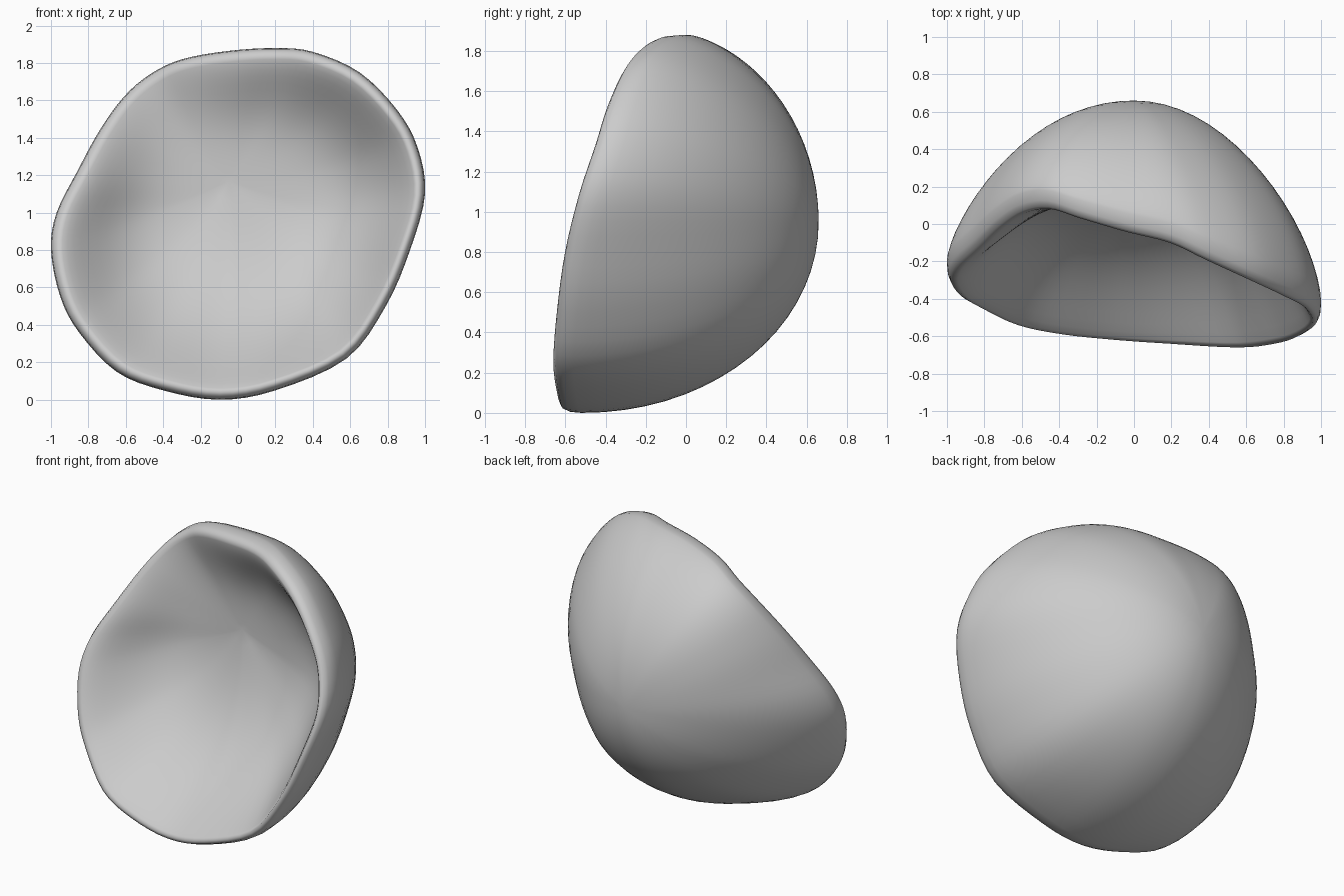
import bpy, bmesh, math
from mathutils import Vector

cube = bpy.data.objects.get("Cube")
if cube:
    bpy.data.objects.remove(cube)

# Rim outline of the bowl: x, front y, z, anticlockwise from its left side
RIM = [Vector(p) for p in (
    (1.0, -.53, 1.1), (.96, -.45, 1.35), (.85, -.39, 1.55), (.65, -.3, 1.75),
    (.4, -.19, 1.86), (.2, -.1, 1.88), (-.05, -.04, 1.865), (-.3, .03, 1.82),
    (-.47, .08, 1.74), (-.61, .06, 1.62), (-.74, -.02, 1.44), (-.86, -.13, 1.22),
    (-.97, -.23, 1.0), (-1.0, -.31, .8), (-.95, -.39, .55), (-.85, -.45, .36),
    (-.65, -.54, .15), (-.4, -.59, .05), (-.1, -.62, .0), (.2, -.64, .05),
    (.58, -.66, .22), (.79, -.64, .5), (.92, -.6, .8))]
CENTRE = Vector((0, 0, .95))
BACK, FLOOR = .66, .12                # depth of the outer and inner shells
FLOOR_SHIFT = Vector((-.05, 0, .22))  # the hollow is deepest above the middle
LIP = ((.045, .0), (.02, .012), (.005, .045), (0, .1))
STEPS, RINGS = 4, 18


def spline(points, steps):
    """Closed smooth curve through the points."""
    out, n = [], len(points)
    for i in range(n):
        a, b, c, d = (points[(i + k) % n] for k in (-1, 0, 1, 2))
        for s in range(steps):
            t = s / steps
            out.append(.5 * (2 * b + (c - a) * t + (2 * a - 5 * b + 4 * c - d) * t ** 2
                             + (3 * b - a - 3 * c + d) * t ** 3))
    return out


def outer_wall(way, radius, y0):
    """Dome from the rim toward the back, growing rounder."""
    power = 1.42 - .45 * max(0, -way.z) ** 2 - .15 * max(0, way.x)
    points = []
    for k in range(1, RINGS):
        t = k / RINGS * math.pi / 2
        s = math.sin(t)
        r = math.cos(t) * (radius + (.95 - radius) * s ** 2)
        points.append(CENTRE + way * r + Vector((0, y0 + (BACK - y0) * s ** power, 0)))
    return points


def inner_wall(way, radius, y0):
    """Soft roll over the lip, then a shallow floor."""
    down, left = max(0, -way.z), max(0, way.x)
    scale = .33 + .1 * down ** 2 - .08 * left
    power = 1.6 - .35 * down - .3 * left
    drop = lambda u: 1 - math.exp(-(u / scale) ** power)
    points = []
    for k in range(1, RINGS):
        u = (k / RINGS) ** 1.4
        r = (1 - u) * (radius + (.9 - radius) * u ** 2)
        y = y0 + (FLOOR - y0) * drop(u) / drop(1)
        points.append(CENTRE + way * r + Vector((0, y, 0)) + FLOOR_SHIFT * u ** 2)
    return points


def section(p):
    """Inner wall, rounded lip and outer wall along one direction."""
    flat = Vector((p.x, 0, p.z - CENTRE.z))
    radius = flat.length
    way = flat / radius
    lip = [(radius - inset, p.y + back) for inset, back in LIP]
    return (inner_wall(way, *lip[0])[::-1]
            + [CENTRE + way * r + Vector((0, y, 0)) for r, y in lip]
            + outer_wall(way, *lip[-1]))


# Bowl shell lofted around the rim
bm = bmesh.new()
columns = [[bm.verts.new(v) for v in section(p)] for p in spline(RIM, STEPS)]
inner_pole = bm.verts.new(CENTRE + Vector((0, FLOOR, 0)) + FLOOR_SHIFT)
outer_pole = bm.verts.new(CENTRE + Vector((0, BACK, 0)))
for i, col in enumerate(columns):
    nxt = columns[(i + 1) % len(columns)]
    for j in range(len(col) - 1):
        bm.faces.new((col[j], nxt[j], nxt[j + 1], col[j + 1]))
    bm.faces.new((inner_pole, nxt[0], col[0]))
    bm.faces.new((outer_pole, col[-1], nxt[-1]))
bmesh.ops.recalc_face_normals(bm, faces=bm.faces)
for f in bm.faces:
    f.smooth = True
mesh = bpy.data.meshes.new("bowl_shell")
bm.to_mesh(mesh)
bm.free()
bowl = bpy.data.objects.new("bowl_shell", mesh)
bpy.context.collection.objects.link(bowl)

# Plain grey
grey = bpy.data.materials.new("light_grey")
grey.use_nodes = True
colour = (.6, .6, .6, 1)
grey.diffuse_color = colour
grey.node_tree.nodes["Principled BSDF"].inputs["Base Color"].default_value = colour
mesh.materials.append(grey)
